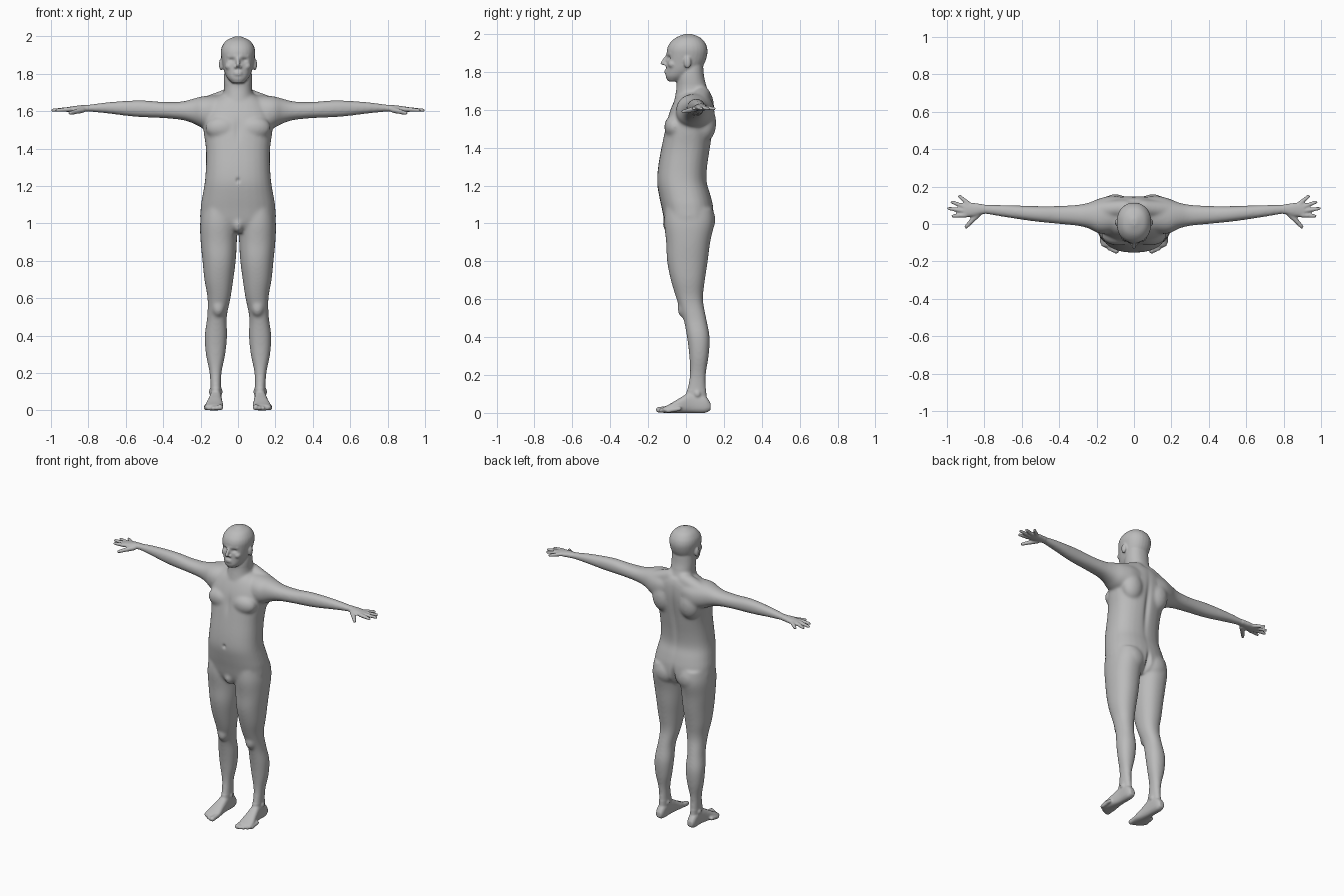
import bpy
import bmesh
import math
from mathutils import Matrix, Vector

cube = bpy.data.objects.get("Cube")
if cube:
    bpy.data.objects.remove(cube, do_unlink=True)

SIDES = 28      # points round each cross-section
STEPS = 4       # rings between two given sections
bm = bmesh.new()


def catmull(a, b, c, d, t):
    """Smooth blend from b to c, using the neighbours a and d."""
    return b + 0.5 * t * (c - a + t * (2 * a - 5 * b + 4 * c - d + t * (3 * (b - c) + d - a)))


def skin(rings):
    """Closed surface through rings of points."""
    rings = [[bm.verts.new(point) for point in ring] for ring in rings]
    for lower, upper in zip(rings, rings[1:]):
        for k in range(len(lower)):
            bm.faces.new((lower[k - 1], lower[k], upper[k], upper[k - 1]))
    bm.faces.new(rings[0])
    bm.faces.new(rings[-1])


def loft(rows, axis, power=2.2):
    """Skin rows of (position, low, high, low, high) along the given axis."""
    across, along = [k for k in range(3) if k != axis]
    sections = []
    for i in range(len(rows) - 1):
        quad = [rows[max(0, min(len(rows) - 1, i + k))] for k in (-1, 0, 1, 2)]
        for step in range(STEPS):
            sections.append([catmull(*values, step / STEPS) for values in zip(*quad)])
    sections.append(rows[-1])
    rings = []
    for pos, lo_a, hi_a, lo_b, hi_b in sections:
        ring = []
        for k in range(SIDES):
            angle = math.tau * k / SIDES
            c, s = math.cos(angle), math.sin(angle)
            point = Vector()
            point[axis] = pos
            point[across] = (lo_a + hi_a + (hi_a - lo_a) * math.copysign(abs(c) ** (2 / power), c)) / 2
            point[along] = (lo_b + hi_b + (hi_b - lo_b) * math.copysign(abs(s) ** (2 / power), s)) / 2
            ring.append(point)
        rings.append(ring)
    skin(rings)


def loft_centred(rows, power=2.2):
    """Upright loft from rows of (height, half width, front, back)."""
    loft([(z, -w, w, front, back) for z, w, front, back in rows], 2, power)


def ball(centre, radii):
    matrix = Matrix.Translation(centre) @ Matrix.Diagonal((*radii, 1))
    bmesh.ops.create_icosphere(bm, subdivisions=3, radius=1, matrix=matrix)


def capsule(start, end, start_radius, end_radius):
    """Rounded, tapering limb with a half ball at each end."""
    start, end = Vector(start), Vector(end)
    turn = (end - start).to_track_quat("Z", "Y")
    rings = []
    for centre, radius, tilts in ((start, start_radius, (-85, -60, -30, 0)),
                                  (end, end_radius, (0, 30, 60, 85))):
        for tilt in map(math.radians, tilts):
            ring = []
            for k in range(SIDES):
                angle = math.tau * k / SIDES
                flat = math.cos(tilt)
                offset = Vector((flat * math.cos(angle), flat * math.sin(angle), math.sin(tilt)))
                ring.append(centre + radius * (turn @ offset))
            rings.append(ring)
    skin(rings)


# ---- left side: leg ----
loft([
    (1.08, .02, .19, -.11, .14),
    (1, .005, .203, -.115, .148),
    (.9, .006, .2, -.105, .128),
    (.8, .012, .19, -.1, .115),
    (.7, .025, .18, -.08, .1),
    (.6, .04, .163, -.05, .09),
    (.5, .06, .165, -.015, .107),
    (.4, .058, .178, .005, .125),
    (.3, .068, .172, .017, .12),
    (.2, .088, .152, .02, .105),
    (.1, .09, .146, 0, .108),
    (.03, .09, .146, -.02, .115),
], 2)
ball((.105, -.01, .55), (.035, .035, .05))          # kneecap
for ankle_x in (.092, .146):
    ball((ankle_x, .06, .1), (.01, .016, .018))     # ankle bones

# ---- left side: foot and toes ----
loft([
    (.13, .1, .138, .015, .05),
    (.1, .09, .148, 0, .09),
    (.03, .088, .15, 0, .11),
    (-.03, .084, .162, 0, .08),
    (-.08, .078, .175, 0, .05),
    (-.12, .082, .175, 0, .03),
], 1, 2.6)
for k in range(5):
    x = .094 + .019 * k
    radius = .016 if k == 0 else .012
    tip = -.143 + .003 * k * k
    capsule((x, tip + .06, .022), (x + .001, tip, radius), radius, radius)

# ---- left side: arm and palm ----
loft([
    (.06, -.03, .145, 1.53, 1.685),
    (.13, -.05, .15, 1.5, 1.685),
    (.19, -.05, .135, 1.51, 1.68),
    (.24, -.025, .115, 1.535, 1.667),
    (.3, -.01, .103, 1.553, 1.652),
    (.4, 0, .097, 1.563, 1.65),
    (.5, .01, .096, 1.567, 1.658),
    (.58, .02, .098, 1.573, 1.657),
    (.7, .038, .102, 1.588, 1.648),
    (.8, .053, .105, 1.597, 1.635),
    (.85, .042, .112, 1.595, 1.631),
    (.91, .036, .116, 1.595, 1.622),
], 0)

# ---- left side: fingers and thumb ----
for base, tip in (((.9, .047), (.967, .043)), ((.905, .069), (.99, .083)),
                  ((.9, .09), (.972, .117)), ((.885, .108), (.933, .148))):
    capsule((*base, 1.61), (*tip, 1.605), .013, .0095)
capsule((.83, .055, 1.607), (.87, .015, 1.597), .016, .013)
capsule((.87, .015, 1.597), (.897, -.015, 1.59), .013, .01)

# ---- left side: trunk muscles ----
capsule((.045, .085, 1.68), (.17, .075, 1.628), .045, .05)   # neck to shoulder
ball((.085, -.06, 1.51), (.09, .055, .065))                  # chest
ball((.1, .1, 1.53), (.075, .06, .1))                        # shoulder blade
ball((.088, .08, 1.02), (.088, .076, .09))                   # buttock

# ---- left side: brow, cheek, nostril, ear ----
capsule((.012, -.093, 1.893), (.05, -.076, 1.895), .012, .012)
ball((.045, -.07, 1.84), (.025, .025, .022))
ball((.012, -.105, 1.837), (.009, .011, .008))
ball((.09, .008, 1.85), (.012, .019, .033))

# ---- mirror everything so far to the right side ----
copy = bmesh.ops.duplicate(bm, geom=bm.verts[:] + bm.edges[:] + bm.faces[:])["geom"]
for item in copy:
    if isinstance(item, bmesh.types.BMVert):
        item.co.x *= -1

# ---- trunk ----
loft_centred([
    (.95, .06, -.08, .09),
    (1, .19, -.11, .14),
    (1.08, .2, -.128, .145),
    (1.15, .19, -.143, .13),
    (1.22, .178, -.153, .11),
    (1.3, .172, -.147, .113),
    (1.4, .172, -.13, .128),
    (1.5, .185, -.11, .143),
    (1.58, .185, -.09, .15),
    (1.65, .15, -.06, .145),
    (1.69, .09, -.03, .13),
], 2.4)
ball((0, -.09, .995), (.03, .033, .045))

# ---- neck ----
loft_centred([
    (1.6, .09, -.07, .13),
    (1.66, .083, -.06, .13),
    (1.72, .075, -.05, .11),
    (1.78, .075, -.045, .095),
    (1.85, .07, -.03, .09),
])

# ---- head, nose and mouth ----
loft_centred([
    (1.75, .03, -.095, -.03),
    (1.775, .055, -.107, .03),
    (1.81, .073, -.105, .075),
    (1.85, .083, -.103, .1),
    (1.89, .09, -.102, .112),
    (1.92, .092, -.1, .113),
    (1.95, .084, -.087, .103),
    (1.98, .06, -.055, .077),
    (2, .015, -.005, .03),
])
capsule((0, -.1, 1.885), (0, -.124, 1.846), .008, .011)
for lip_z in (1.807, 1.796):
    ball((0, -.103, lip_z), (.024, .012, .006))

# ---- fuse the parts into one skin ----
bmesh.ops.recalc_face_normals(bm, faces=bm.faces[:])
mesh = bpy.data.meshes.new("body")
bm.to_mesh(mesh)
bm.free()
body = bpy.data.objects.new("body", mesh)
bpy.context.collection.objects.link(body)
bpy.ops.object.select_all(action="DESELECT")
body.select_set(True)
bpy.context.view_layer.objects.active = body
remesh = body.modifiers.new("fuse", "REMESH")
remesh.mode = "VOXEL"
remesh.voxel_size = .0058
bpy.ops.object.modifier_apply(modifier="fuse")
mesh = body.data

# ---- soften the joins, most on the large forms ----
bm = bmesh.new()
bm.from_mesh(mesh)
large = [v for v in bm.verts if abs(v.co.x) < .8 and .12 < v.co.z < 1.74]
for verts, rounds in ((bm.verts[:], 2), (large, 16)):
    for _ in range(rounds):
        bmesh.ops.smooth_vert(bm, verts=verts, factor=.5,
                              use_axis_x=True, use_axis_y=True, use_axis_z=True)

# ---- press in eye sockets, spine, cleft, breastbone and navel: centre, size, push in y ----
dents = [
    ((.034, -.09, 1.873), (.016, .03, .011), .013),
    ((-.034, -.09, 1.873), (.016, .03, .011), .013),
    ((0, .14, 1.4), (.018, .05, .17), -.012),
    ((0, .14, 1), (.014, .06, .06), -.025),
    ((0, -.11, 1.5), (.018, .04, .06), .006),
    ((0, -.15, 1.23), (.01, .03, .012), .01),
]
for v in bm.verts:
    for centre, size, push in dents:
        reach = sum(((p - c) / s) ** 2 for p, c, s in zip(v.co, centre, size))
        if reach < 9:
            v.co.y += push * math.exp(-reach)
    v.co.z = max(v.co.z, 0)
bm.to_mesh(mesh)
bm.free()
bpy.ops.object.shade_smooth()

# ---- plain grey skin ----
grey = (.5, .5, .5, 1)
material = bpy.data.materials.new("plain grey")
material.use_nodes = True
material.diffuse_color = grey
material.node_tree.nodes["Principled BSDF"].inputs["Base Color"].default_value = grey
mesh.materials.clear()
mesh.materials.append(material)
